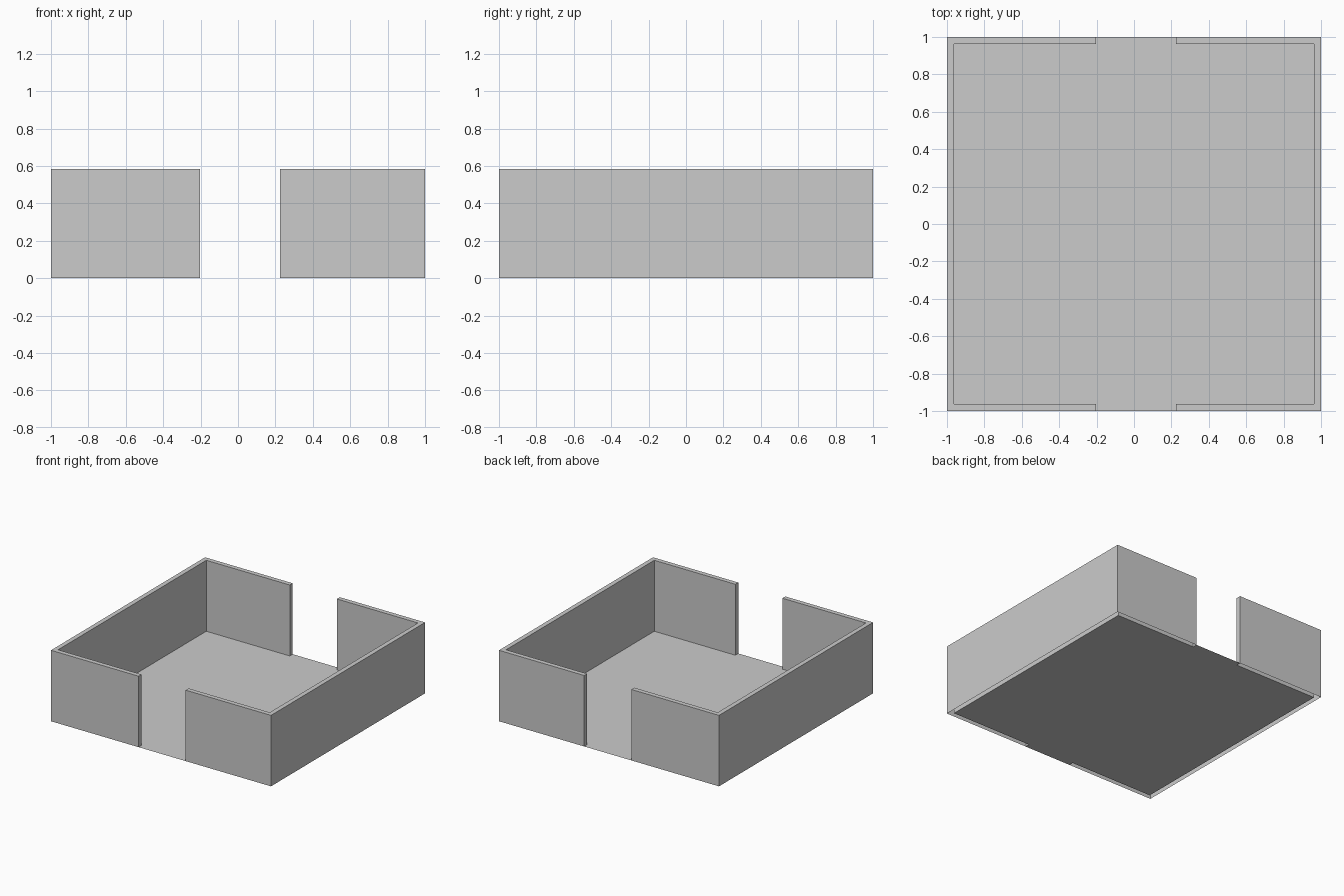
import bpy, bmesh

if "Cube" in bpy.data.objects:
    bpy.data.objects.remove(bpy.data.objects["Cube"])

OUT, INN, H = 1.0, 0.962, 0.583
GAP_LEFT, GAP_RIGHT = -0.203, 0.225


def make_object(name, bm):
    mesh = bpy.data.meshes.new(name)
    bm.to_mesh(mesh)
    bm.free()
    obj = bpy.data.objects.new(name, mesh)
    bpy.context.collection.objects.link(obj)


def c_outline(side, gap):
    # C-shaped wall plan: outer run, then back along the inner run
    o, i = side * OUT, side * INN
    return [(gap, -OUT), (o, -OUT), (o, OUT), (gap, OUT),
            (gap, INN), (i, INN), (i, -INN), (gap, -INN)]


def wall(name, side, gap):
    # Wall shell with a top rim and an open underside
    bm = bmesh.new()
    pts = c_outline(side, gap)
    low = [bm.verts.new((x, y, 0)) for x, y in pts]
    top = [bm.verts.new((x, y, H)) for x, y in pts]
    n = len(pts)
    for k in range(n):
        j = (k + 1) % n
        bm.faces.new((low[k], low[j], top[j], top[k]))
    # Rim in three mitred quads
    for k in range(3):
        bm.faces.new((top[k], top[k + 1], top[6 - k], top[7 - k]))
    bmesh.ops.recalc_face_normals(bm, faces=bm.faces)
    # Make sure the rim faces up
    if next(f for f in bm.faces if abs(f.normal.z) > 0.9).normal.z < 0:
        bmesh.ops.reverse_faces(bm, faces=bm.faces)
    make_object(name, bm)


# Walls on both sides of the openings
wall("left_wall", -1, GAP_LEFT)
wall("right_wall", 1, GAP_RIGHT)

# Floor sheet: room interior plus the two doorway thresholds
bm = bmesh.new()
plan = c_outline(1, GAP_RIGHT)[4:][::-1] + c_outline(-1, GAP_LEFT)[4:]
plan = plan[:4] + [(GAP_RIGHT, OUT), (GAP_LEFT, OUT)] + plan[4:] \
    + [(GAP_LEFT, -OUT), (GAP_RIGHT, -OUT)]
bm.faces.new([bm.verts.new((x, y, 0)) for x, y in plan])
bm.normal_update()
make_object("floor", bm)
